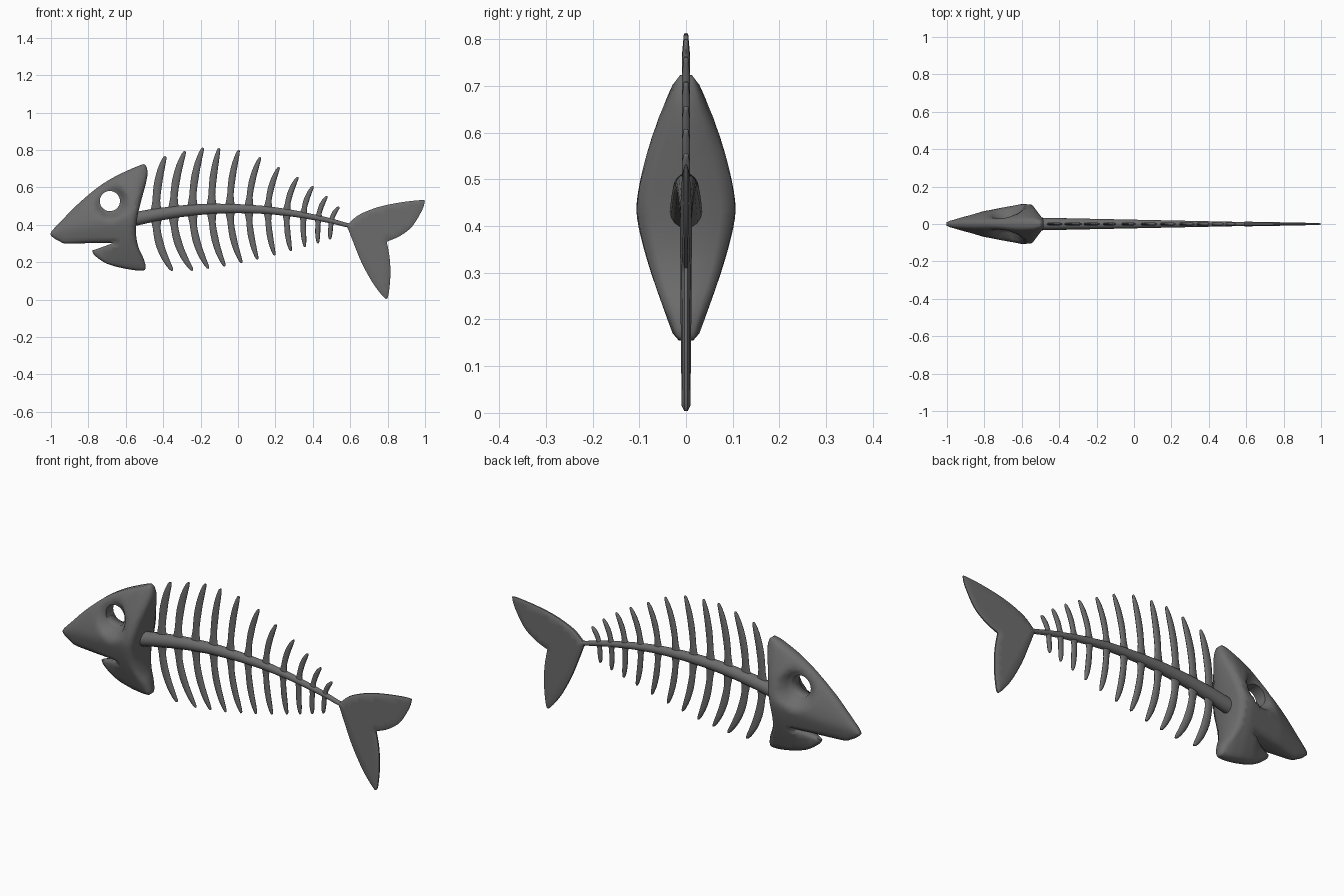
import bpy, bmesh, math
from mathutils import Vector
from mathutils.geometry import delaunay_2d_cdt, intersect_point_line

if "Cube" in bpy.data.objects:
    bpy.data.objects.remove(bpy.data.objects["Cube"])

dark = bpy.data.materials.new("dark_grey")
dark.diffuse_color = (.15, .15, .15, 1)
dark.use_nodes = True
dark.node_tree.nodes["Principled BSDF"].inputs["Base Color"].default_value = dark.diffuse_color


def finish(bm, name, angle=45):
    bmesh.ops.recalc_face_normals(bm, faces=bm.faces[:])
    me = bpy.data.meshes.new(name)
    bm.to_mesh(me)
    bm.free()
    me.materials.append(dark)
    ob = bpy.data.objects.new(name, me)
    bpy.context.collection.objects.link(ob)
    bpy.ops.object.select_all(action='DESELECT')
    ob.select_set(True)
    bpy.context.view_layer.objects.active = ob
    bpy.ops.object.shade_smooth_by_angle(angle=math.radians(angle))
    return ob


def interp(table, x):
    if x <= table[0][0]:
        return table[0][1]
    for (a, fa), (b, fb) in zip(table, table[1:]):
        if x <= b:
            return fa + (fb - fa) * (x - a) / (b - a)
    return table[-1][1]


def spline(pts, n=5):
    # closed Catmull-Rom outline; a doubled point makes a corner
    p = [Vector(q) for q in pts]
    out = []
    for i in range(len(p)):
        a, b, c, d = (p[(i + k) % len(p)] for k in (-1, 0, 1, 2))
        if (c - b).length < 1e-6:
            continue
        for j in range(n):
            t = j / n
            out.append(0.5 * (2 * b + (c - a) * t + (2 * a - 5 * b + 4 * c - d) * t * t
                              + (3 * b - a - 3 * c + d) * t ** 3))
    return out


def inside(q, loop):
    r = False
    for a, b in zip(loop, loop[1:] + loop[:1]):
        if (a.y > q.y) != (b.y > q.y) and q.x < a.x + (b.x - a.x) * (q.y - a.y) / (b.y - a.y):
            r = not r
    return r


def dist(q, loop):
    best = 9
    for a, b in zip(loop, loop[1:] + loop[:1]):
        t = max(0, min(1, intersect_point_line(q, a, b)[1]))
        best = min(best, (a.lerp(b, t) - q).length)
    return best


def plate(name, outline, width, step, rim, edge, hole=None, angle=45):
    # a pillow-shaped solid: outline in xz, half thickness from width(x, z)
    loop = spline(outline)
    pts = list(loop)
    edges = [(i, (i + 1) % len(loop)) for i in range(len(loop))]
    if hole:
        c, r = Vector(hole[:2]), hole[2]
        for k in (1, 1.12, 1.35, 1.65):
            ring = [c + Vector((math.cos(t), math.sin(t))) * r * k
                    for t in (2 * math.pi * i / 32 for i in range(32))]
            if k == 1:
                edges += [(len(pts) + i, len(pts) + (i + 1) % 32) for i in range(32)]
            pts += ring
    for i, q in enumerate(loop):
        t = loop[(i + 1) % len(loop)] - loop[i - 1]
        nrm = Vector((-t.y, t.x)).normalized() * rim
        for s in (nrm, -nrm):
            if inside(q + s, loop) and dist(q + s, loop) > rim * .9:
                pts.append(q + s)
    lo = Vector((min(q.x for q in loop), min(q.y for q in loop)))
    for i in range(60):
        for j in range(60):
            q = lo + Vector(((i + .5 * (j % 2)) * step, j * step))
            if inside(q, loop) and dist(q, loop) > rim + step * .5:
                if not hole or (q - c).length > r * 1.65 + step * .5:
                    pts.append(q)
    vs, _, fs = delaunay_2d_cdt(pts, edges, [], 0, 1e-6)[:3]
    bm = bmesh.new()
    front, back = [], []
    for v in vs:
        d = min(1, dist(v, loop) / rim)
        w = width(v.x, v.y) * (edge + (1 - edge) * math.sqrt(max(0, 1 - (1 - d) ** 2)))
        front.append(bm.verts.new((v.x, -w, v.y)))
        back.append(bm.verts.new((v.x, w, v.y)))
    count = {}
    for f in fs:
        m = sum((vs[i] for i in f), Vector((0, 0))) / len(f)
        if not inside(m, loop) or (hole and (m - c).length < r * .995):
            continue
        bm.faces.new([front[i] for i in f])
        bm.faces.new([back[i] for i in reversed(f)])
        for a, b in zip(f, list(f[1:]) + [f[0]]):
            k = (min(a, b), max(a, b))
            count[k] = count.get(k, 0) + 1
    for (a, b), n in count.items():
        if n == 1:
            bm.faces.new((front[a], front[b], back[b], back[a]))
    bmesh.ops.delete(bm, geom=[v for v in bm.verts if not v.link_faces], context='VERTS')
    return finish(bm, name, angle)


def loft(name, path, n=10):
    # path: (x, z, tangent, half width in plane, half thickness in y)
    bm = bmesh.new()
    rings = []
    for x, z, t, w, y in path:
        t = t.normalized()
        rings.append([bm.verts.new((x - t.y * w * math.cos(a), y * math.sin(a), z + t.x * w * math.cos(a)))
                      for a in (2 * math.pi * k / n for k in range(n))])
    for r, s in zip(rings, rings[1:]):
        for i in range(n):
            bm.faces.new((r[i], r[(i + 1) % n], s[(i + 1) % n], s[i]))
    bm.faces.new(rings[0])
    bm.faces.new(rings[-1])
    return finish(bm, name, 50)


# Head with open mouth and dished eye sockets
head = [(-1, .36), (-.992, .335), (-.955, .313), (-.92, .3), (-.8, .302), (-.665, .304), (-.665, .304),
        (-.71, .287), (-.78, .262), (-.78, .262), (-.765, .235), (-.7, .192), (-.6, .165), (-.515, .155),
        (-.494, .17), (-.505, .22), (-.532, .28), (-.545, .35), (-.54, .43), (-.52, .52), (-.493, .62),
        (-.484, .68), (-.496, .72), (-.53, .716), (-.65, .662), (-.75, .6), (-.86, .507), (-.95, .415)]
EYE = (-.685, .527, .054)


def head_width(x, z):
    f = interp([(-1, .12), (-.8, .65), (-.6, 1), (-.54, .97), (-.48, .65)], x)
    mid = interp([(-1, .36), (-.58, .435)], x)
    top = interp([(-1, .39), (-.86, .52), (-.65, .67), (-.53, .725)], x)
    low = interp([(-1, .29), (-.78, .22), (-.6, .163), (-.5, .15)], x)
    if z > mid:
        g = 1 - .8 * min(1, (z - mid) / (top - mid)) ** 1.65
    else:
        g = 1 - .78 * min(1, (mid - z) / (mid - low)) ** 1.35
    w = .107 * f * g
    if z < .304 + .2 * (x + .665):      # lower jaw thins towards its tip
        w *= interp([(-.78, .3), (-.665, 1)], x)
    d = (math.hypot(x - EYE[0], z - EYE[1]) - EYE[2]) / .05
    d = max(0, min(1, d))
    d = d * d * (3 - 2 * d)
    return w * d + min(w, .03) * (1 - d)


plate("head", head, head_width, .02, .014, .72, EYE, 75)

# Tail fin
tail = [(.582, .395), (.6, .415), (.65, .455), (.75, .495), (.87, .52), (.985, .532), (.997, .518), (.98, .47),
        (.93, .39), (.865, .34), (.795, .31), (.795, .31), (.81, .23), (.815, .14), (.808, .05), (.797, .006),
        (.775, .018), (.72, .09), (.66, .2), (.615, .31), (.592, .37)]
plate("tail_fin", tail, lambda x, z: interp([(.58, .013), (.8, .009), (1, .005)], x), .025, .01, .4)

# Spine
SPINE = [(-.57, .427), (-.45, .452), (-.3, .474), (-.15, .486), (0, .487), (.15, .48), (.3, .461),
         (.45, .432), (.55, .408), (.6, .392)]
path = []
for i in range(41):
    x = -.57 + 1.17 * i / 40
    z = sum(interp(SPINE, x + d) for d in (-.03, 0, .03)) / 3
    r = .037 - .026 * i / 40
    path.append((x, z, Vector((.06, interp(SPINE, x + .03) - interp(SPINE, x - .03))), r, r * .95))
loft("spine", path, 16)

# Ribs: base x, upper tip, lower tip
ribs = [(-.437, -.388, .767, -.35, .155), (-.344, -.283, .794, -.242, .155), (-.243, -.187, .812, -.157, .166),
        (-.141, -.1, .81, -.07, .178), (-.043, .005, .8, .02, .197), (.058, .12, .762, .105, .215),
        (.16, .22, .709, .196, .237), (.26, .321, .656, .283, .26), (.35, .402, .607, .358, .281),
        (.43, .477, .554, .428, .301), (.5, .541, .496, .492, .322)]
SHAPE = [(0, 1.6), (.12, 1.15), (.22, .93), (.5, 1), (.75, .85), (.92, .58), (.98, .4), (1, .15)]
for i, (bx, ux, uz, lx, lz) in enumerate(ribs):
    half = .022 - .009 * i / 10
    z0 = interp(SPINE, bx)
    for side, tx, tz in (("upper", ux, uz), ("lower", lx, lz)):
        a, c = Vector((bx, z0)), Vector((tx, tz))
        b = Vector((bx - .006 + .03 * (tx - bx) * i, z0 + .55 * (tz - z0)))
        path = []
        for k in range(19):
            t = 1 - (1 - k / 18) ** 1.4
            p = a * (1 - t) ** 2 + b * 2 * t * (1 - t) + c * t * t
            tan = (b - a) * (1 - t) + (c - b) * t
            path.append((p.x, p.y, tan, half * interp(SHAPE, t), .0095 * min(1, .5 + 3 * (1 - t))))
        loft("%s_rib_%d" % (side, i + 1), path)
